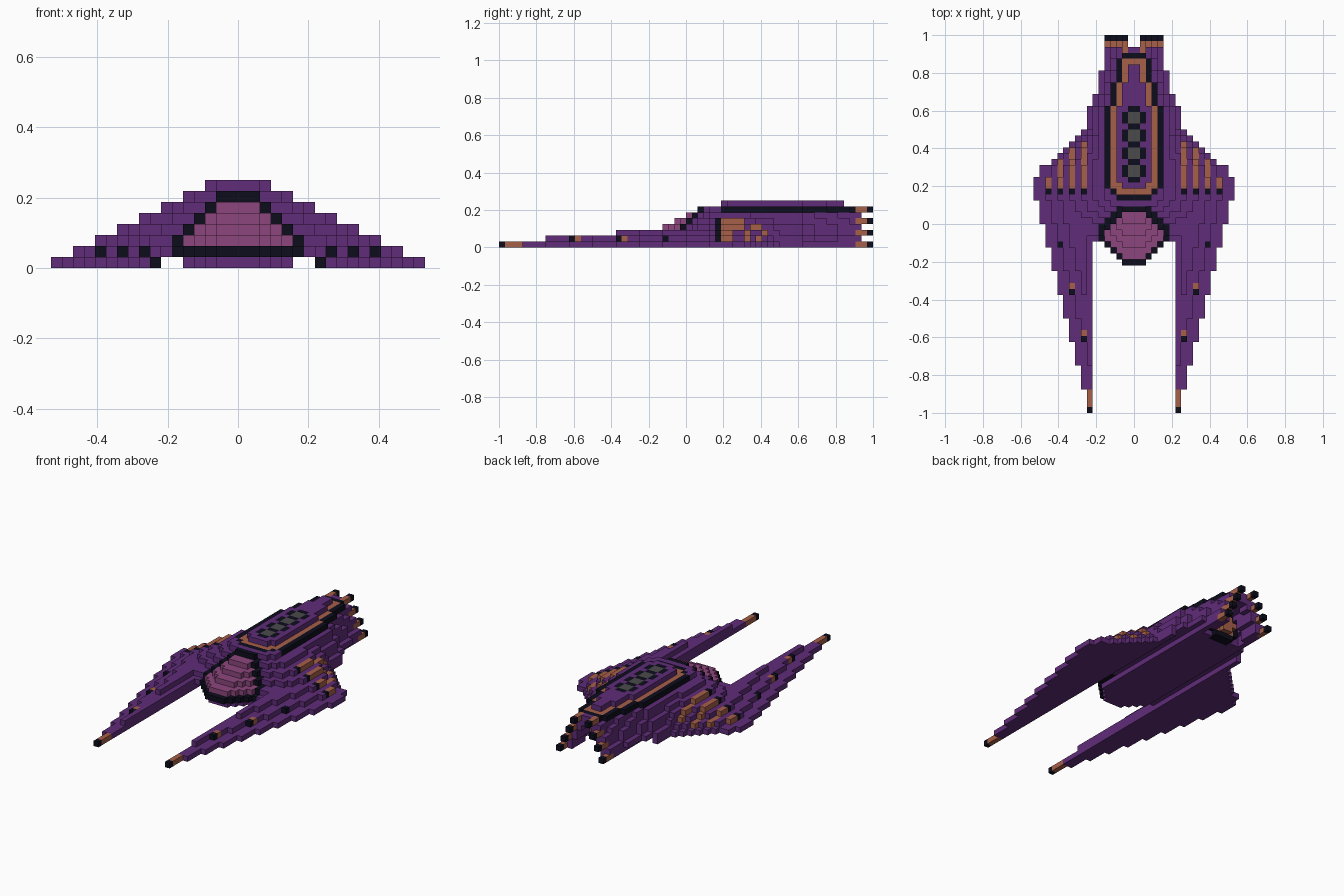
import bpy, bmesh

cube = bpy.data.objects.get("Cube")
if cube:
    bpy.data.objects.remove(cube, do_unlink=True)

U = 1 / 32                      # edge of one block
COLOURS = {
    "purple": (0.115, 0.026, 0.19),
    "pink": (0.265, 0.062, 0.21),
    "near_black": (0.004, 0.004, 0.012),
    "copper": (0.38, 0.115, 0.065),
    "grey": (0.07, 0.07, 0.072),
}
NAMES = list(COLOURS)
PURPLE, PINK, BLACK, COPPER, GREY = range(5)
materials = []
for name, rgb in COLOURS.items():
    m = bpy.data.materials.new(name)
    m.use_nodes = True
    m.diffuse_color = (*rgb, 1)
    bsdf = m.node_tree.nodes["Principled BSDF"]
    bsdf.inputs["Base Color"].default_value = (*rgb, 1)
    bsdf.inputs["Roughness"].default_value = 0.8
    materials.append(m)

cells = {}                      # (i, j, k) -> (part, colour), left half only


def put(part, i, j, k, colour):
    cells[i, j, k] = (part, colour)


def step(table, j):
    """Value of a stepped profile given as (start row, value) pairs."""
    return [v for s, v in table if s <= j][-1]


REAR = [(8, 16), (10, 14), (11, 13), (12, 12), (13, 11), (14, 10),
        (15, 9), (16, 8), (20, 7), (22, 6), (26, 5)]
TOP = [(-99, 5), (20, 4), (24, 3), (28, 2)]
DECK = [(6, 2), (7, 3), (20, 2), (24, 1)]


def base_half(j):
    """Half width of the plan outline."""
    return 16 + j // 4 if j < 8 else step(REAR, j)


def half(j, k):
    """Half width of the hull at row j, layer k."""
    b = base_half(j)
    if j < 4:
        h = b - 2 * k
        return min(h, 8 - k + 2 * (j - k + 4)) if k > 2 else h
    return int(b + (step(TOP, j) - b) * k / 6 + 0.5)


def top_trim(i, j):
    """Copper and black border around the raised deck."""
    if j == 2:
        return BLACK if i < 2 else PURPLE
    if j == 4:
        return BLACK if i < 3 else PURPLE
    if j == 5:
        return COPPER if i < 3 else BLACK if i == 3 else PURPLE
    if j == 6:
        return COPPER if i < 4 else BLACK
    if 7 <= j < 27:
        d = i - step(DECK, j)
        return COPPER if d == 0 else BLACK if d == 1 else PURPLE
    if j == 27:
        return COPPER if i < 2 else BLACK
    return BLACK if j == 28 else PURPLE


def hull_colour(i, j, k):
    if k == 6:
        return top_trim(i, j)
    if 1 <= k <= 4 and i in (8, 10, 12, 14):            # side vents
        if j == 5 and i == 16 - 2 * k:
            return BLACK
        if 6 <= j < 14:
            return COPPER
    if 2 <= k <= 5 and i == 7 - k and j in (k - 4, k - 3):   # canopy frame
        return BLACK
    if k == 1 and i < 6 and j <= 0:
        return BLACK
    return PURPLE


# Hull: stacked layers, open at the stern below the roof
for k in range(7):
    first = -6 if k == 0 else -3 if k == 1 else k - 4
    for j in range(first, 30):
        for i in range(max(0, half(j, k))):
            if k == 0 and (i >= 5 or i >= j + 8):
                continue
            if j >= 24 and k <= 4 and i < half(j, k) - 2:
                continue
            put("hull", i, j, k, hull_colour(i, j, k))

# Wings with long forward prongs
for k, inner in enumerate((7, 7, 8, 9)):
    for j in range(-32, 20):
        for i in range(inner, half(j, k)):
            if (i, j, k) in cells:
                continue
            c = hull_colour(i, j, k)
            if k == 0 and j < -28:                      # prong tip
                c = BLACK if j == -32 else COPPER
            if k == 1 and j < 0 and i == half(j, k) - 1:    # outer studs
                c = {-20: BLACK, -12: BLACK, -4: BLACK,
                     -19: COPPER, -11: COPPER, -3: COPPER}.get(j, c)
            put("wings", i, j, k, c)

# Canopy: black sill, then stepped pink glass
for j in range(-7, -3):
    for i in range(j + 9):
        put("canopy", i, j, 1, BLACK)
for k in range(2, 6):
    front = 2 * k - 10
    for j in range(front, k - 3):
        for i in range(min(7 - k, 2 + j - front)):
            put("canopy", i, j, k, PINK)

# Raised deck with four round ports
for j in range(6, 27):
    for i in range(step(DECK, j)):
        c = PURPLE
        if 7 <= j <= 19:
            ring = (j - 7) % 3 == 0
            c = (BLACK if ring else GREY) if i == 0 else \
                BLACK if i == 1 and not ring else PURPLE
        put("deck", i, j, 7, c)

# Stern guns, two columns leaning inward
for k in (0, 2, 4, 6):
    for j in range(29, 32):
        put("stern_guns", 4 - k // 2, j, k, BLACK if j == 31 else COPPER)

# Engine nozzle recessed in the stern
for k in range(5):
    for i in range(3):
        if not (i == 2 and k in (0, 4)):
            put("engine", i, 23, k, BLACK)
            put("engine", i, 24, k, BLACK if i == 2 or k in (0, 4) else COPPER)
for k in (1, 2, 3):
    for i in range(2 if k == 2 else 1):
        put("engine", i, 25, k, COPPER)

# Outward faces of a block: direction and corner offsets
SIDES = [
    ((1, 0, 0), ((1, 0, 0), (1, 1, 0), (1, 1, 1), (1, 0, 1))),
    ((-1, 0, 0), ((0, 0, 0), (0, 0, 1), (0, 1, 1), (0, 1, 0))),
    ((0, 1, 0), ((0, 1, 0), (0, 1, 1), (1, 1, 1), (1, 1, 0))),
    ((0, -1, 0), ((0, 0, 0), (1, 0, 0), (1, 0, 1), (0, 0, 1))),
    ((0, 0, 1), ((0, 0, 1), (1, 0, 1), (1, 1, 1), (0, 1, 1))),
    ((0, 0, -1), ((0, 0, 0), (0, 1, 0), (1, 1, 0), (1, 0, 0))),
]


def build(part):
    """Skin the exposed sides of one part and mirror it across x = 0."""
    bm = bmesh.new()
    verts = {}
    for (i, j, k), (owner, colour) in cells.items():
        if owner != part:
            continue
        for (dx, dy, dz), corners in SIDES:
            if (i + dx, j + dy, k + dz) in cells or i + dx < 0:
                continue
            ring = []
            for a, b, c in corners:
                p = (i + a, j + b, k + c)
                if p not in verts:
                    verts[p] = bm.verts.new([n * U for n in p])
                ring.append(verts[p])
            bm.faces.new(ring).material_index = colour
    mesh = bpy.data.meshes.new(part)
    bm.to_mesh(mesh)
    bm.free()
    for m in materials:
        mesh.materials.append(m)
    obj = bpy.data.objects.new(part, mesh)
    bpy.context.collection.objects.link(obj)
    mirror = obj.modifiers.new("mirror", "MIRROR")
    mirror.use_clip = True
    mirror.merge_threshold = 0.0005


for part in ("hull", "wings", "canopy", "deck", "stern_guns", "engine"):
    build(part)
